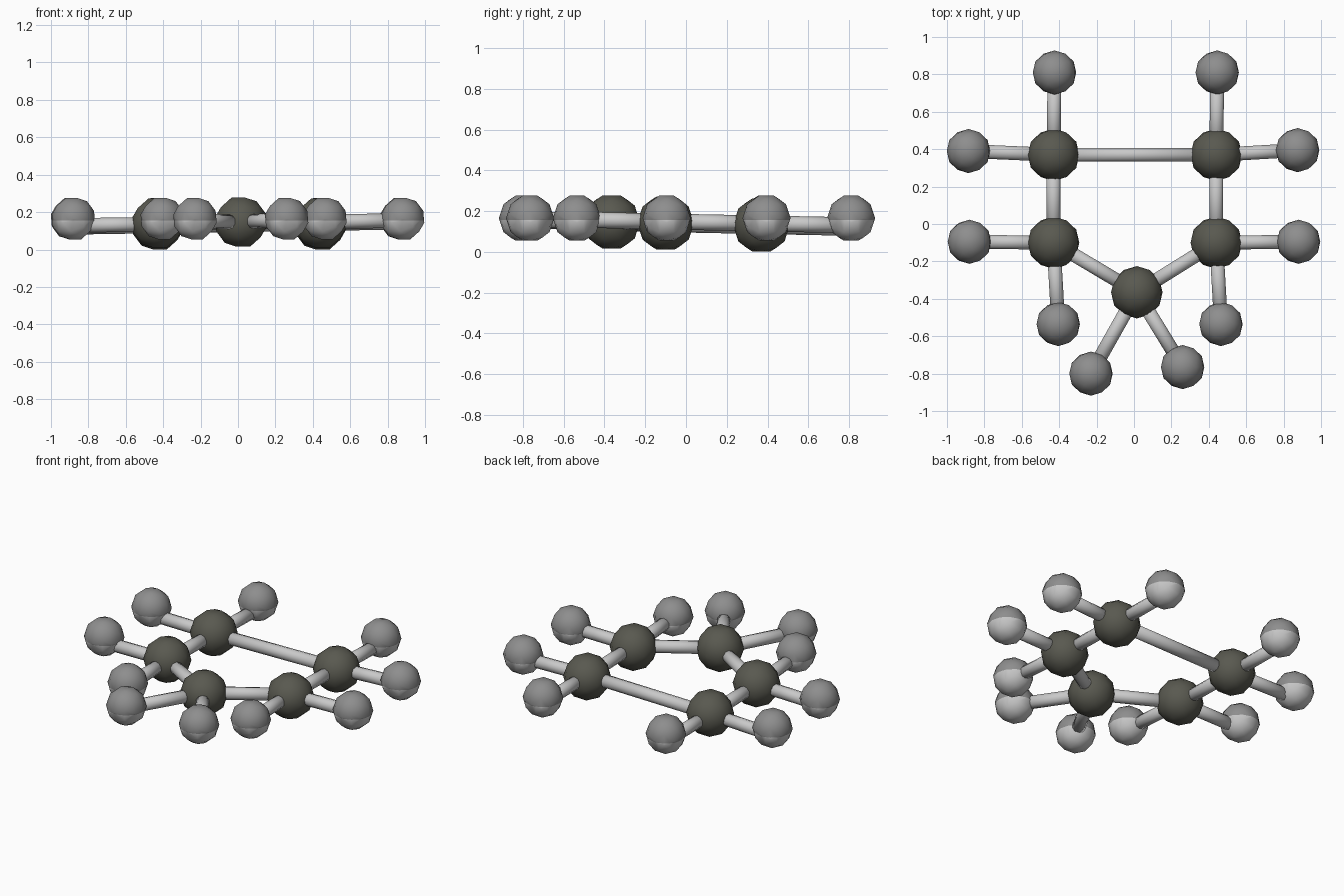
import bpy
import bmesh
from math import radians
from mathutils import Matrix, Vector

cube = bpy.data.objects.get("Cube")
if cube:
    bpy.data.objects.remove(cube, do_unlink=True)


def material(name, rgb):
    mat = bpy.data.materials.new(name)
    mat.use_nodes = True
    mat.diffuse_color = (*rgb, 1)
    mat.node_tree.nodes["Principled BSDF"].inputs["Base Color"].default_value = (*rgb, 1)
    return mat


charcoal = material("charcoal", (0.10, 0.10, 0.08))
mid_grey = material("mid grey", (0.27, 0.27, 0.27))
pale_grey = material("pale grey", (0.58, 0.58, 0.58))

BIG_R, SMALL_R, ROD_R = 0.14, 0.118, 0.039
FACE_UP = Matrix.Rotation(radians(37.38), 4, 'Y')  # rests a flat facet on top


def finish(bm, name, mats, location=(0, 0, 0)):
    for face in bm.faces:
        face.smooth = True
    mesh = bpy.data.meshes.new(name)
    bm.to_mesh(mesh)
    bm.free()
    for mat in mats:
        mesh.materials.append(mat)
    obj = bpy.data.objects.new(name, mesh)
    obj.location = location
    bpy.context.collection.objects.link(obj)
    return obj


def ball(name, centre, radius, mats):
    bm = bmesh.new()
    bmesh.ops.create_icosphere(bm, subdivisions=2, radius=radius, matrix=FACE_UP)
    if len(mats) > 1:
        # Two-tone ball: darker cap above, paler bowl below
        cut = -0.01
        bmesh.ops.bisect_plane(bm, geom=bm.verts[:] + bm.edges[:] + bm.faces[:],
                               plane_co=(0, 0, cut), plane_no=(0, 0, 1))
        for face in bm.faces:
            face.material_index = int(face.calc_center_median().z < cut)
    finish(bm, name, mats, centre)


def rod(name, start, end):
    axis = end - start
    turn = axis.to_track_quat('Z', 'Y').to_matrix().to_4x4()
    bm = bmesh.new()
    bmesh.ops.create_cone(bm, cap_ends=True, segments=10, radius1=ROD_R, radius2=ROD_R,
                          depth=axis.length,
                          matrix=Matrix.Translation((start + end) / 2) @ turn)
    finish(bm, name, [pale_grey])


def rod_point(x, y):
    return Vector((x, y, 0.14 + 0.015 * x - 0.02 * y))


# Ring balls, in order round the ring
ring = {
    "back_right": (-0.43, 0.37),
    "back_left": (0.44, 0.37),
    "side_left": (0.44, -0.10),
    "front": (0.015, -0.365),
    "side_right": (-0.43, -0.10),
}
# Outer balls, two on each ring ball
outer = {
    "back_right": [(-0.425, 0.81), (-0.885, 0.39)],
    "back_left": [(0.445, 0.81), (0.875, 0.395)],
    "side_left": [(0.88, -0.095), (0.465, -0.535)],
    "front": [(0.26, -0.765), (-0.23, -0.80)],
    "side_right": [(-0.88, -0.095), (-0.405, -0.535)],
}

names = list(ring)
for i, name in enumerate(names):
    x, y = ring[name]
    ball(f"{name}_ring_ball", (x, y, 0.139 - 0.02 * y), BIG_R, [charcoal])
    rod(f"{name}_ring_rod", rod_point(x, y), rod_point(*ring[names[(i + 1) % len(names)]]))
    for label, (ox, oy) in zip(("first", "second"), outer[name]):
        ball(f"{name}_{label}_outer_ball", (ox, oy, 0.165), SMALL_R, [mid_grey, pale_grey])
        rod(f"{name}_{label}_outer_rod", rod_point(x, y), rod_point(ox, oy))
